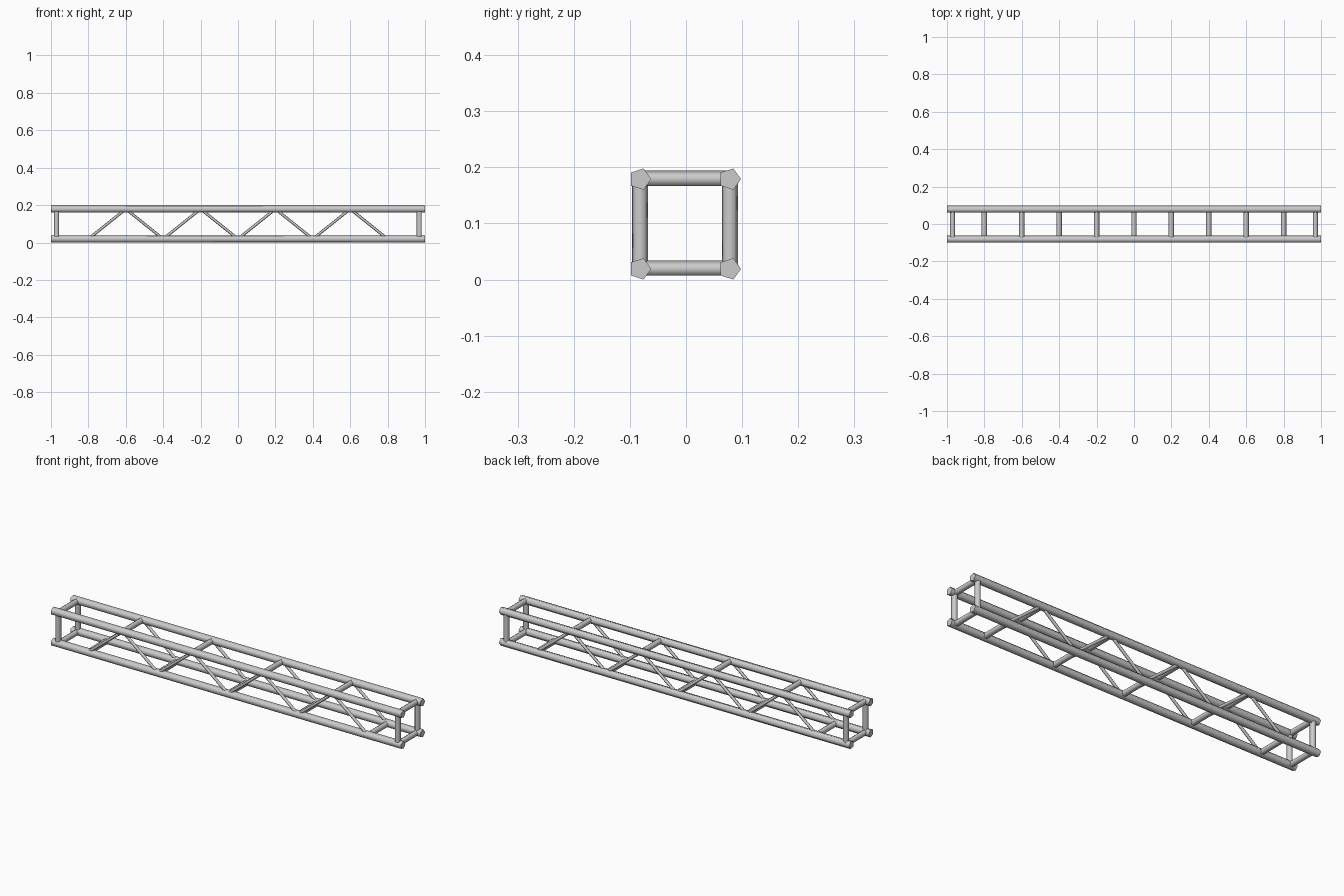
import bpy, bmesh
from math import sin, cos, tau, radians
from mathutils import Vector

if "Cube" in bpy.data.objects:
    bpy.data.objects.remove(bpy.data.objects["Cube"])

SIDES = 5
R = 0.02                       # chord radius
YS = (-0.0819, 0.0781)         # chord centre lines
Z0, Z1 = 0.019, 0.179


def rod(name, a, b, r, up='Y'):
    """Smooth-sided capped pentagonal rod from a to b."""
    a, b = Vector(a), Vector(b)
    rot = (b - a).to_track_quat('Z', up)
    bm = bmesh.new()
    ring = [rot @ Vector((r * cos(tau * i / SIDES), r * sin(tau * i / SIDES), 0))
            for i in range(SIDES)]
    lo = [bm.verts.new(a + v) for v in ring]
    hi = [bm.verts.new(b + v) for v in ring]
    for i in range(SIDES):
        j = (i + 1) % SIDES
        bm.faces.new((lo[i], lo[j], hi[j], hi[i])).smooth = True
    bm.faces.new(lo[::-1])
    bm.faces.new(hi)
    bmesh.ops.recalc_face_normals(bm, faces=bm.faces[:])
    me = bpy.data.meshes.new(name)
    bm.to_mesh(me)
    bm.free()
    me.set_sharp_from_angle(angle=radians(80))
    ob = bpy.data.objects.new(name, me)
    bpy.context.collection.objects.link(ob)
    return ob


# four long chords
for y in YS:
    for z in (Z0, Z1):
        rod("chord", (-1, y, z), (1, y, z), R)

# square end frames
for x in (-0.97, 0.97):
    for y in YS:
        rod("end_post", (x, y, Z0), (x, y, Z1), 0.015)
    for z in (Z0, Z1):
        rod("end_crossbar", (x, YS[0], z), (x, YS[1], z), 0.015, 'X')

# crossbars alternate bottom / top along the span
nodes = [(-0.8 + 0.2 * i, Z1 if i % 2 else Z0) for i in range(9)]
for x, z in nodes:
    rod("crossbar", (x, YS[0], z), (x, YS[1], z), 0.015, 'X')

# zigzag diagonals on both sides
for y in YS:
    for (xa, za), (xb, zb) in zip(nodes, nodes[1:]):
        rod("diagonal", (xa, y, za), (xb, y, zb), 0.008)
